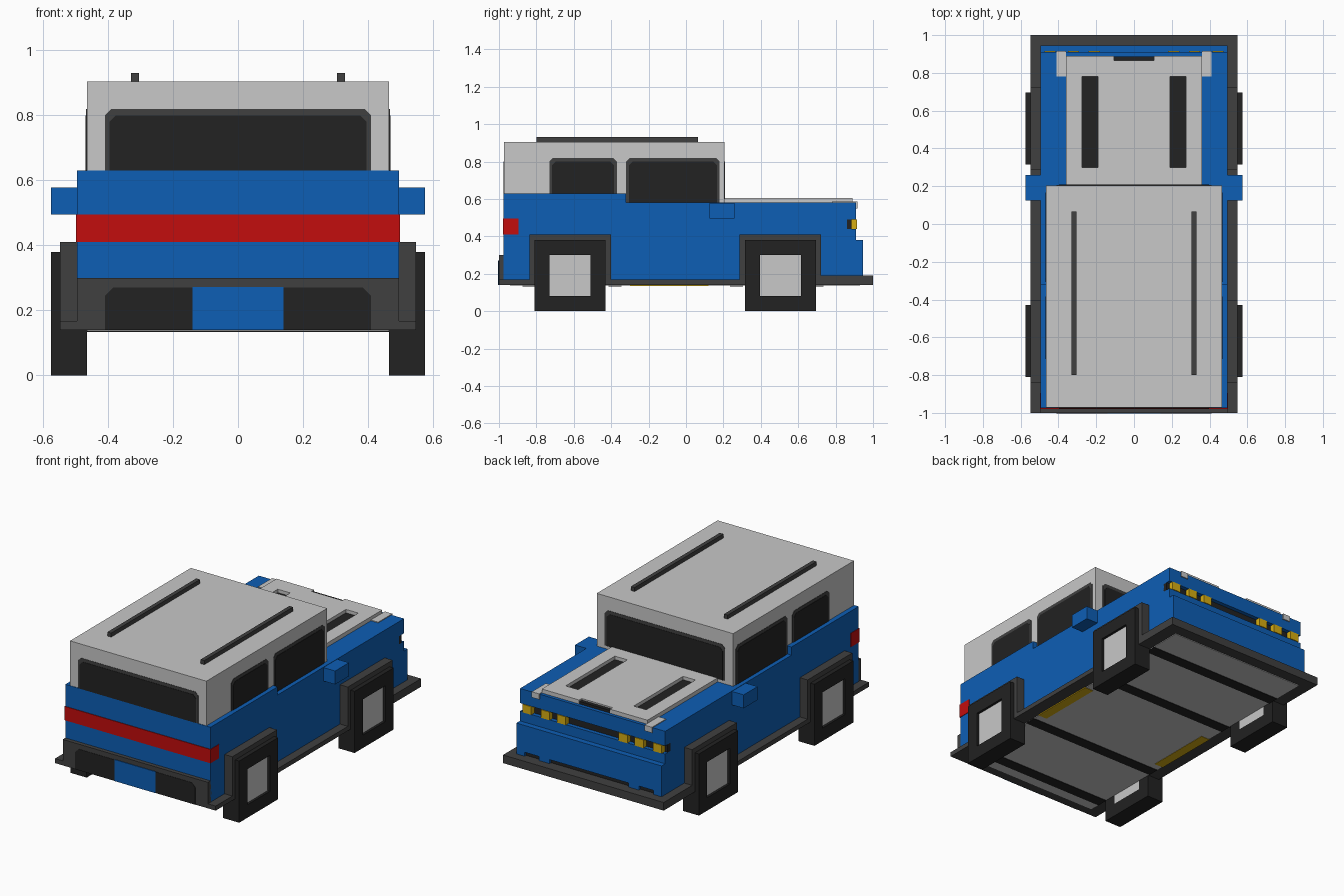
import bpy
import bmesh
from mathutils import Vector

if "Cube" in bpy.data.objects:
    bpy.data.objects.remove(bpy.data.objects["Cube"], do_unlink=True)


def material(name, red, green, blue):
    mat = bpy.data.materials.new(name)
    mat.use_nodes = True
    color = (red, green, blue, 1)
    mat.diffuse_color = color
    mat.node_tree.nodes["Principled BSDF"].inputs["Base Color"].default_value = color
    return mat


BLUE = material("blue paint", .004, .112, .462)
WHITE = material("light grey paint", .58, .58, .58)
DARK = material("dark grey trim", .051, .051, .051)
BLACK = material("black rubber and glass", .016, .016, .016)
RED = material("red lamp", .54, .004, .004)
YELLOW = material("yellow lamp", .68, .42, .006)


def finish(name, bm, mat):
    bmesh.ops.recalc_face_normals(bm, faces=bm.faces)
    mesh = bpy.data.meshes.new(name)
    bm.to_mesh(mesh)
    bm.free()
    mesh.materials.append(mat)
    obj = bpy.data.objects.new(name, mesh)
    bpy.context.collection.objects.link(obj)
    return obj


def box(name, mat, x, y, z):
    """Box from (low, high) ranges; a single x number means a half width."""
    if not isinstance(x, tuple):
        x = (-x, x)
    bm = bmesh.new()
    bmesh.ops.create_cube(bm, size=1)
    for v in bm.verts:
        v.co = Vector(r[0] if c < 0 else r[1] for r, c in zip((x, y, z), v.co))
    return finish(name, bm, mat)


def pair(name, mat, x, y, z):
    """Mirrored pair of boxes on both sides."""
    box("left_" + name, mat, x, y, z)
    box("right_" + name, mat, (-x[1], -x[0]), y, z)


def panel(name, mat, axis, place, side, u, z, chamfer, thick):
    """Thin upright plate with cut upper corners, facing along axis and side."""
    (a, b), (low, top), c = u, z, chamfer
    outline = [(a, low), (b, low), (b, top - c), (b - c, top), (a + c, top), (a, top - c)]
    bm = bmesh.new()
    rings = []
    for d in (place - side * thick, place + side * thick):
        rings.append([bm.verts.new((d, p, q) if axis == "x" else (p, d, q)) for p, q in outline])
    bm.faces.new(rings[0])
    bm.faces.new(rings[1])
    for i in range(len(outline)):
        j = (i + 1) % len(outline)
        bm.faces.new((rings[0][i], rings[0][j], rings[1][j], rings[1][i]))
    finish(name, bm, mat)


def window(name, axis, place, side, u, z):
    """Trim surround with the glass laid on it."""
    inset = .014
    panel(name + "_surround", DARK, axis, place, side, u, z, .02, .002)
    glass_u = (u[0] + inset, u[1] - inset)
    panel(name + "_glass", BLACK, axis, place, side, glass_u, (z[0], z[1] - .02), .02, .004)


# Painted body, stacked around the recessed grille
HALF = .495
REAR = -.975
box("lower_body", BLUE, HALF, (REAR, .91), (.15, .44))
box("middle_body", BLUE, HALF, (REAR, .86), (.44, .49))
box("upper_body", BLUE, HALF, (REAR, .91), (.49, .58))
box("rear_shoulder", BLUE, HALF, (REAR, -.32), (.58, .63))
box("front_apron", BLUE, HALF, (.9, .945), (.215, .38))
pair("apron_tab", BLUE, (.27, .34), (.9, .945), (.19, .22))
pair("apron_corner", BLUE, (.44, HALF), (.9, .945), (.19, .22))
box("apron_shadow", BLACK, .44, (.9, .93), (.185, .22))

# Grille and headlamps
box("grille", BLACK, HALF, (.85, .885), (.44, .49))
for number, center in enumerate((.21, .32, .445)):
    pair(f"headlamp_{number}", YELLOW, (center - .03, center + .03), (.88, .915), (.44, .49))

# Tail band
box("tail_band", RED, HALF + .003, (REAR - .004, -.895), (.41, HALF))

# Cabin and windows
CABIN = .465
box("cabin", WHITE, CABIN, (REAR + .003, .205), (.57, .905))
window("rear_window", "y", REAR + .003, -1, (-.41, .41), (.63, .82))
window("windshield", "y", .205, 1, (-.41, .41), (.6, .82))
for label, side in (("left", 1), ("right", -1)):
    window(label + "_rear_side_window", "x", side * CABIN, side, (-.73, -.37), (.63, .82))
    window(label + "_door_window", "x", side * CABIN, side, (-.32, .18), (.58, .82))
pair("roof_rail", DARK, (.305, .33), (-.8, .065), (.9, .93))
pair("door_mirror", BLUE, (HALF - .01, .575), (.125, .26), (HALF, .578))

# Hood built around two sunken vents and a front notch
HOOD = (.57, .605)
box("hood_center", WHITE, .19, (.2, .865), HOOD)
pair("hood_edge", WHITE, (.275, .36), (.2, .89), HOOD)
pair("hood_vent_back", WHITE, (.19, .275), (.2, .3), HOOD)
pair("hood_vent_front", WHITE, (.19, .275), (.78, .89), HOOD)
pair("hood_lip", WHITE, (.105, .19), (.865, .89), HOOD)
pair("hood_vent", BLACK, (.19, .275), (.3, .78), (.57, .584))
box("hood_latch", BLACK, .105, (.865, .888), (.57, .596))
pair("wing_corner", WHITE, (.36, .41), (.78, .917), (.55, .585))

# Skirt and bumpers
box("skirt", DARK, .548, (-1, 1), (.14, .168))
box("front_bumper", DARK, .548, (.72, 1), (.14, .19))
box("rear_bumper", DARK, HALF, (-1, REAR + .01), (.14, .3))
panel("rear_bumper_recess", BLACK, "y", -1, -1, (-.41, .41), (.14, .27), .025, .002)
box("rear_plate", BLUE, .14, (-1.004, -.99), (.14, .272))

# Wheels, hubs and square arches
for label, y in (("rear", -.62), ("front", .505)):
    tyre, arch = .19, .218
    wheel_x = (CABIN, .575)
    for part, span in (("back", (-tyre, -.11)), ("front", (.11, tyre))):
        pair(f"{label}_tyre_{part}", BLACK, wheel_x, (y + span[0], y + span[1]), (0, .38))
    for part, z in (("bottom", (0, .08)), ("top", (.3, .38))):
        pair(f"{label}_tyre_{part}", BLACK, wheel_x, (y - .11, y + .11), z)
    pair(label + "_hub", WHITE, (CABIN, .56), (y - .11, y + .11), (.08, .3))
    flare_x = (HALF - .02, .548)
    pair(label + "_arch_back", DARK, flare_x, (y - arch, y - tyre), (.14, .41))
    pair(label + "_arch_front", DARK, flare_x, (y + tyre, y + arch), (.14, .41))
    pair(label + "_arch_top", DARK, flare_x, (y - arch, y + arch), (.38, .41))

# Underside
box("floor_panel", WHITE, CABIN, (-.94, .93), (.136, .145))
for number, y in enumerate((-.84, -.38, .27, .7)):
    box(f"floor_rib_{number}", BLACK, CABIN, (y - .035, y + .035), (.133, .145))
pair("floor_lamp", YELLOW, (.41, .47), (-.3, .12), (.134, .145))
